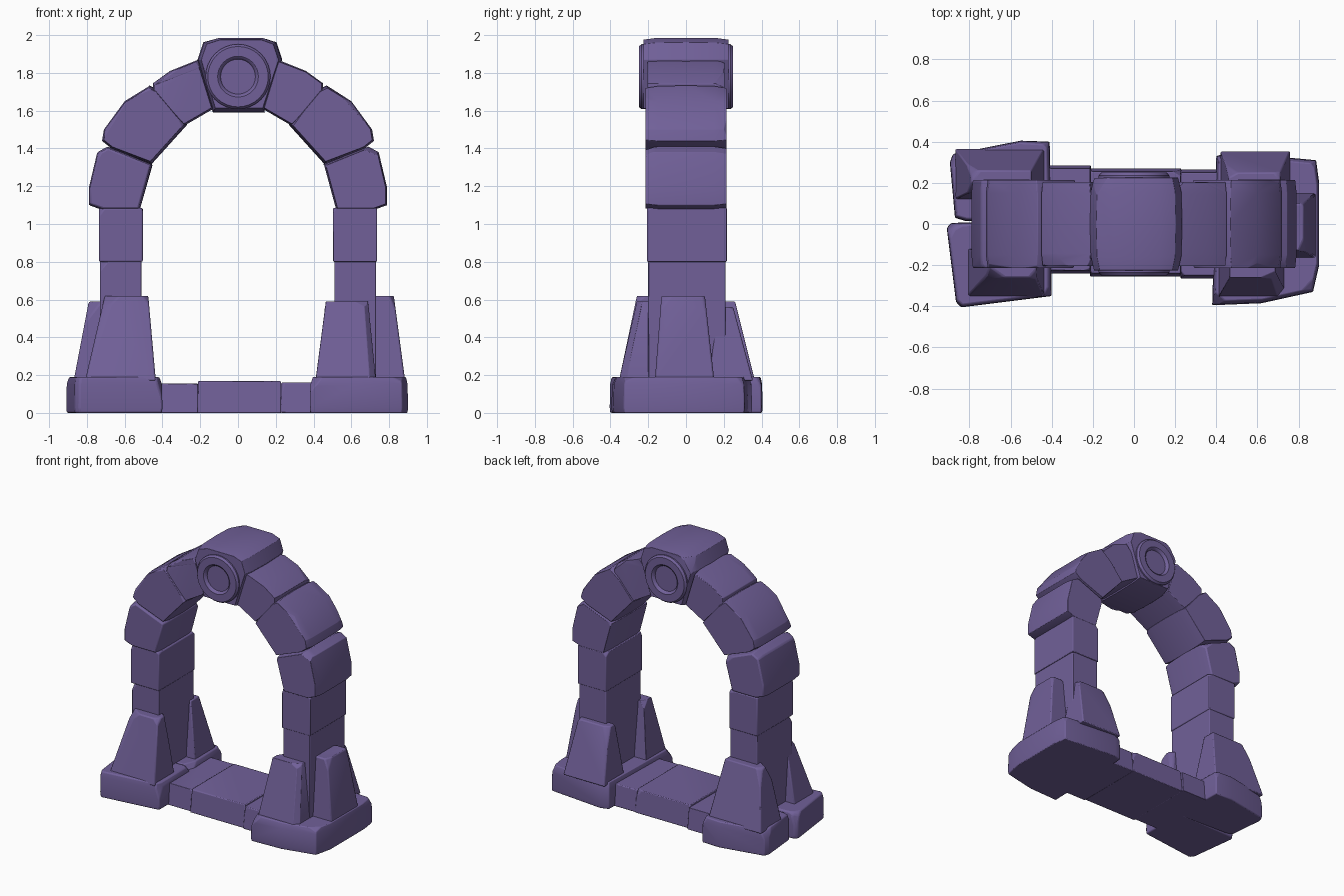
import bpy, bmesh, math, random
from mathutils import Vector

random.seed(7)
cube = bpy.data.objects.get("Cube")
if cube:
    bpy.data.objects.remove(cube, do_unlink=True)

purple = bpy.data.materials.new("purple_stone")
purple.use_nodes = True
COLOR = (0.165, 0.118, 0.318, 1)
purple.diffuse_color = COLOR
purple.node_tree.nodes["Principled BSDF"].inputs["Base Color"].default_value = COLOR


def finish(name, bm, bevel):
    bmesh.ops.recalc_face_normals(bm, faces=bm.faces[:])
    mesh = bpy.data.meshes.new(name)
    bm.to_mesh(mesh)
    bm.free()
    mesh.materials.append(purple)
    ob = bpy.data.objects.new(name, mesh)
    bpy.context.collection.objects.link(ob)
    if bevel:
        mod = ob.modifiers.new("worn_edges", "BEVEL")
        mod.width, mod.segments = bevel, 2
        mod.limit_method, mod.angle_limit = "ANGLE", math.radians(25)
    bpy.ops.object.select_all(action="DESELECT")
    ob.select_set(True)
    bpy.context.view_layer.objects.active = ob
    bpy.ops.object.shade_smooth_by_angle(angle=math.radians(32))
    return ob


def rehull(bm):
    """Replace the mesh by the convex hull of its points."""
    bmesh.ops.delete(bm, geom=bm.edges[:], context="EDGES_FACES")
    result = bmesh.ops.convex_hull(bm, input=bm.verts[:])
    bmesh.ops.delete(bm, geom=[v for v in bm.verts if not v.link_faces], context="VERTS")
    return result


def stone(name, points, chips=5, depth=0.022, bevel=0.014):
    """Convex stone with a few randomly chiselled corners."""
    bm = bmesh.new()
    for p in points:
        bm.verts.new(p)
    rehull(bm)
    for _ in range(chips):
        n = Vector((random.choice((-1, 1)), random.choice((-1, 1)), random.uniform(0.2, 1)))
        n.x *= random.uniform(0.3, 1)
        n.y *= random.uniform(0.3, 1)
        n.normalize()
        reach = max(v.co.dot(n) for v in bm.verts) - random.uniform(0.4, 1) * depth
        bmesh.ops.bisect_plane(bm, geom=bm.verts[:] + bm.edges[:] + bm.faces[:],
                               plane_co=n * reach, plane_no=n, clear_outer=True)
        rehull(bm)
    bmesh.ops.remove_doubles(bm, verts=bm.verts[:], dist=0.006)
    bmesh.ops.dissolve_limit(bm, angle_limit=math.radians(3),
                             verts=bm.verts[:], edges=bm.edges[:])
    return finish(name, bm, bevel)


def arch_stone(name, outline, half_depth, end_scale=0.95):
    """Outline in x, z with a crowned middle and narrower front and back."""
    cx = sum(p[0] for p in outline) / len(outline)
    cz = sum(p[1] for p in outline) / len(outline)
    points = []
    for t, s in ((-1, end_scale), (-0.7, 1), (0, 1.02), (0.7, 1), (1, end_scale)):
        points += [(cx + (x - cx) * s, t * half_depth, cz + (z - cz) * s) for x, z in outline]
    return stone(name, points, 4, 0.015)


def frustum(name, low, high, z0, z1, **kw):
    """Tapered block; low and high are (x0, x1, y0, y1)."""
    points = [(x, y, z) for (a, b, c, d), z in ((low, z0), (high, z1))
              for x in (a, b) for y in (c, d)]
    return stone(name, points, **kw)


def foundation(name, outline, height=0.19):
    """Ground slab whose top edge is slightly drawn in."""
    cx = sum(p[0] for p in outline) / len(outline)
    cy = sum(p[1] for p in outline) / len(outline)
    points = []
    for z, s in ((0, 0.99), (height * 0.15, 1), (height * 0.8, 0.99), (height, 0.95)):
        points += [(cx + (x - cx) * s, cy + (y - cy) * s, z) for x, y in outline]
    return stone(name, points, 5, 0.02)


# Arch stones, bottom to top, on each side
SPRINGER = [(0.52, 1.075), (0.72, 1.075), (0.79, 1.1), (0.79, 1.19),
            (0.745, 1.38), (0.69, 1.41), (0.455, 1.315), (0.5, 1.22)]
HAUNCH = [(0.46, 1.32), (0.67, 1.40), (0.72, 1.44), (0.71, 1.50),
          (0.60, 1.65), (0.47, 1.73), (0.43, 1.71), (0.275, 1.525)]
SHOULDER = [(0.285, 1.52), (0.45, 1.70), (0.45, 1.745), (0.36, 1.81),
            (0.21, 1.87), (0.13, 1.61)]
for side, s in (("left", 1), ("right", -1)):
    for part, outline, d in (("springer", SPRINGER, 0.215), ("haunch", HAUNCH, 0.215),
                             ("shoulder", SHOULDER, 0.205)):
        arch_stone(f"{side}_{part}_stone", [(s * x, z) for x, z in outline], d)

# Keystone with a recessed round medallion on both faces
arch_stone("keystone", [(-0.13, 1.595), (0.14, 1.595), (0.23, 1.87), (0.2, 1.96), (0.13, 1.985),
                        (-0.1, 1.985), (-0.18, 1.96), (-0.21, 1.87)], 0.225, 0.93)
RING = [(0.172, 0.15), (0.172, 0.235), (0.16, 0.25), (0.108, 0.25),
        (0.098, 0.243), (0.092, 0.229), (0, 0.229)]
for face, s in (("front", -1), ("back", 1)):
    bm = bmesh.new()
    verts = [bm.verts.new((r, s * y, 1.78)) for r, y in RING]
    edges = [bm.edges.new(pair) for pair in zip(verts, verts[1:])]
    bmesh.ops.spin(bm, geom=verts + edges, cent=(0, 0, 1.78), axis=(0, 1, 0),
                   angle=math.tau, steps=32, use_merge=False)
    bmesh.ops.remove_doubles(bm, verts=bm.verts[:], dist=0.0005)
    finish(f"{face}_medallion", bm, 0)

# Columns of three stacked blocks
for side, s in (("left", 1), ("right", -1)):
    for i, (z0, z1, grow) in enumerate(((0.15, 0.81, 0), (0.8, 1.085, 0.006))):
        inner, outer = sorted((s * (0.51 - grow), s * (0.73 + grow)))
        box = (inner, outer, -0.2 - grow, 0.21 + grow)
        frustum(f"{side}_column_block_{i + 1}", box, box, z0, z1, chips=4, depth=0.014)

# Foundations under each column
foundation("left_foundation", [(0.38, -0.395), (0.62, -0.385), (0.87, -0.33), (0.9, -0.2),
                               (0.9, 0.2), (0.885, 0.31), (0.46, 0.35), (0.40, 0.33)])
foundation("right_front_foundation", [(-0.40, -0.35), (-0.84, -0.405), (-0.865, -0.38),
                                      (-0.91, -0.02), (-0.89, 0.005), (-0.40, 0.02)])
foundation("right_back_foundation", [(-0.41, 0.40), (-0.55, 0.405), (-0.88, 0.34), (-0.895, 0.3),
                                     (-0.87, 0.03), (-0.82, 0.015), (-0.40, 0.0)])

# Leaning buttress stones around the columns
frustum("left_front_buttress", (0.41, 0.73, -0.355, -0.12), (0.465, 0.69, -0.26, -0.17), 0.17, 0.59)
frustum("left_back_buttress", (0.42, 0.76, 0.12, 0.355), (0.46, 0.71, 0.17, 0.25), 0.17, 0.56)
frustum("left_outer_buttress", (0.68, 0.885, -0.165, 0.15), (0.7, 0.825, -0.13, 0.1), 0.17, 0.62)
frustum("right_front_buttress", (-0.81, -0.435, -0.355, -0.12), (-0.705, -0.475, -0.26, -0.16), 0.17, 0.62)
frustum("right_back_buttress", (-0.87, -0.435, 0.12, 0.365), (-0.79, -0.5, 0.16, 0.26), 0.17, 0.59)

# Threshold slabs between the foundations
for i, (x0, x1, y0, y1, top) in enumerate(((-0.44, -0.21, -0.24, 0.285, 0.155),
                                           (-0.215, 0.23, -0.255, 0.27, 0.168),
                                           (0.225, 0.44, -0.265, 0.265, 0.16))):
    frustum(f"threshold_slab_{i + 1}", (x0, x1, y0, y1),
            (x0 + 0.003, x1 - 0.003, y0 + 0.015, y1 - 0.015), 0, top, chips=4, depth=0.014)
